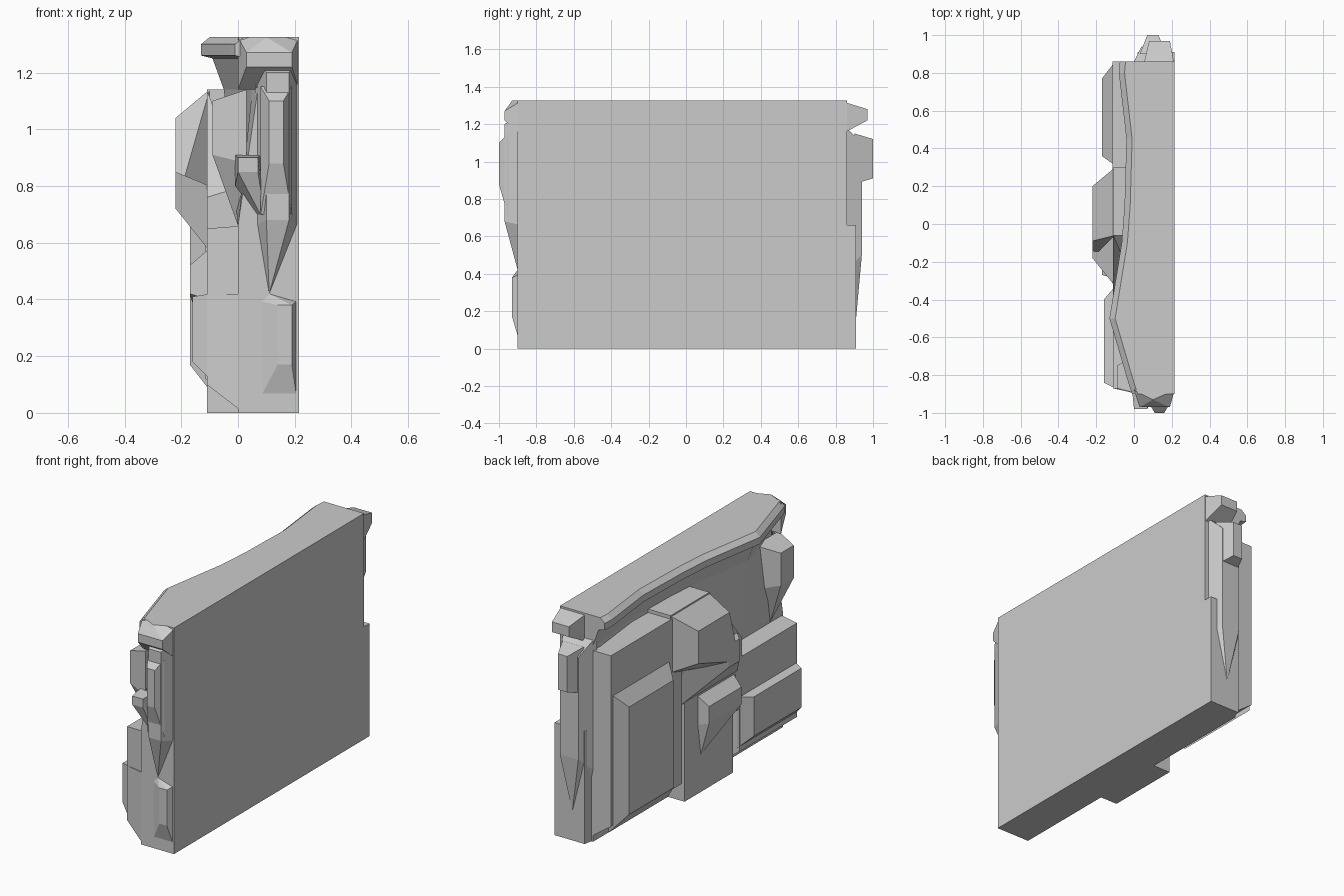
import bpy
import bmesh
import math
from mathutils import Vector

cube = bpy.data.objects.get("Cube")
if cube:
    bpy.data.objects.remove(cube, do_unlink=True)

# One plain stone colour
stone = bpy.data.materials.new("grey stone")
stone.use_nodes = True
stone_colour = (.6, .6, .6, 1)
stone.diffuse_color = stone_colour
stone.node_tree.nodes["Principled BSDF"].inputs["Base Color"].default_value = stone_colour

BACK = .215


def finish(name, bm):
    """Turn a bmesh into a flat shaded stone object."""
    bmesh.ops.recalc_face_normals(bm, faces=bm.faces[:])
    mesh = bpy.data.meshes.new(name)
    bm.to_mesh(mesh)
    bm.free()
    mesh.materials.append(stone)
    part = bpy.data.objects.new(name, mesh)
    bpy.context.collection.objects.link(part)
    return part


def loft(name, rings):
    """Skin a row of equal closed sections and close both ends."""
    bm = bmesh.new()
    rows = [[bm.verts.new(point) for point in ring] for ring in rings]
    for first, second in zip(rows, rows[1:]):
        for i in range(len(first)):
            j = (i + 1) % len(first)
            bm.faces.new((first[i], first[j], second[j], second[i]))
    bm.faces.new(rows[0])
    bm.faces.new(reversed(rows[-1]))
    return finish(name, bm)


def crag(name, axis, root, foot, tip, face, spike=None):
    """Faceted rock growing from a foot rectangle to a smaller face rectangle.

    Rectangles are (side low, side high, z low, z high); axis is x or y.
    The optional spike is one more (depth, side, z) point on the hull.
    """
    points = []
    for depth, (low, high, bottom, top) in ((root, foot), (tip, face)):
        points += [(depth, side, z) for side in (low, high) for z in (bottom, top)]
    if spike:
        points.append(spike)
    bm = bmesh.new()
    for depth, side, z in points:
        bm.verts.new((depth, side, z) if axis == "x" else (side, depth, z))
    hull = bmesh.ops.convex_hull(bm, input=bm.verts[:])
    unused = {g for g in hull["geom_interior"] if isinstance(g, bmesh.types.BMVert)}
    bmesh.ops.delete(bm, geom=list(unused), context="VERTS")
    bmesh.ops.dissolve_limit(bm, angle_limit=math.radians(1),
                             verts=bm.verts[:], edges=bm.edges[:])
    return finish(name, bm)


# Main wall with a wavy overhanging rim along the top
def wall_section(y, rim):
    outline = [(BACK, 0), (0, 0), (0, .66), (rim + .08, 1.14), (rim + .04, 1.25),
               (rim, 1.26), (rim, 1.3), (rim + .03, 1.325), (BACK, 1.325)]
    return [Vector((x, y, z)) for x, z in outline]


rim_line = [(-.9, -.01), (-.84, -.03), (-.5, -.13), (-.1, -.065),
            (.1, -.05), (.45, -.04), (.8, -.08), (.86, -.075)]
loft("wall_with_rim", [wall_section(y, rim) for y, rim in rim_line])

# Rock layers on the craggy side
crag("left_ledge", "x", .05, (.2, .86, 0, 1.12), -.115, (.2, .86, .12, 1.12))
crag("left_slab", "x", -.1, (.31, .86, .08, .9), -.17, (.36, .77, .17, .8))
crag("middle_base", "x", .05, (-.28, .17, 0, .8), -.11, (-.28, .17, 0, .8))
crag("middle_boulder", "x", .05, (-.06, .3, .8, 1.14), -.11, (-.06, .3, .75, 1.14))
crag("middle_boulder_front", "x", -.1, (-.06, .3, .8, 1.14), -.22,
     (-.09, .2, .85, 1.04), spike=(-.22, -.18, .72))
crag("middle_boulder_side", "x", .02, (-.36, 0, .57, .8), -.11,
     (-.36, 0, .57, .76), spike=(-.11, -.06, 1.14))
crag("middle_boulder_chin", "x", -.1, (-.33, .2, .57, .8), -.22, (-.18, -.08, .72, .85))
crag("middle_knob", "x", -.1, (-.29, .05, .4, .58), -.17,
     (-.27, .03, .42, .52), spike=(-.11, .02, .22))
crag("right_shelf", "x", .02, (-.89, -.3, .3, .66), -.11, (-.87, -.3, .35, .65))
crag("right_slab", "x", .02, (-.9, -.3, 0, .42), -.11, (-.87, -.34, .1, .42))
crag("right_slab_face", "x", -.1, (-.87, -.33, .12, .42), -.16, (-.84, -.4, .18, .41))
crag("corner_boulder", "x", .03, (-.9, -.68, .88, 1.14), -.09,
     (-.87, -.75, .91, 1.1), spike=(0, -.78, .66))

# Front end rocks
crag("front_rim", "y", -.88, (0, BACK, 1.14, 1.325), -.97,
     (.03, .19, 1.22, 1.27), spike=(-.93, .1, 1.325))
crag("front_column", "y", -.88, (.06, BACK, .66, 1.25), -.97,
     (.1, .18, .68, 1.2), spike=(-.9, .11, .42))
crag("front_column_face", "y", -.95, (.08, .19, .7, 1.15), -1,
     (.11, .16, .88, 1.1))
crag("front_knob", "y", -.88, (-.01, .08, .8, .91), -.98,
     (0, .07, .85, .9), spike=(-.91, .1, .66))
crag("front_foot", "y", -.88, (.05, BACK, 0, .4), -.93,
     (.14, .19, .17, .38), spike=(-.9, .11, .42))

# Back end rocks
crag("back_base", "y", .8, (0, BACK, 0, .66), .91, (.02, BACK, 0, .66))
crag("back_column", "y", .84, (-.01, .2, .4, 1.2), .94,
     (.04, .16, .5, 1.1), spike=(.91, .1, .17))
crag("back_knob", "y", .9, (.03, .17, .88, 1.15), 1, (.07, .13, .91, 1.12))
crag("back_rim", "y", .84, (.05, BACK, 1.15, 1.32), .97, (.08, .19, 1.22, 1.28))
